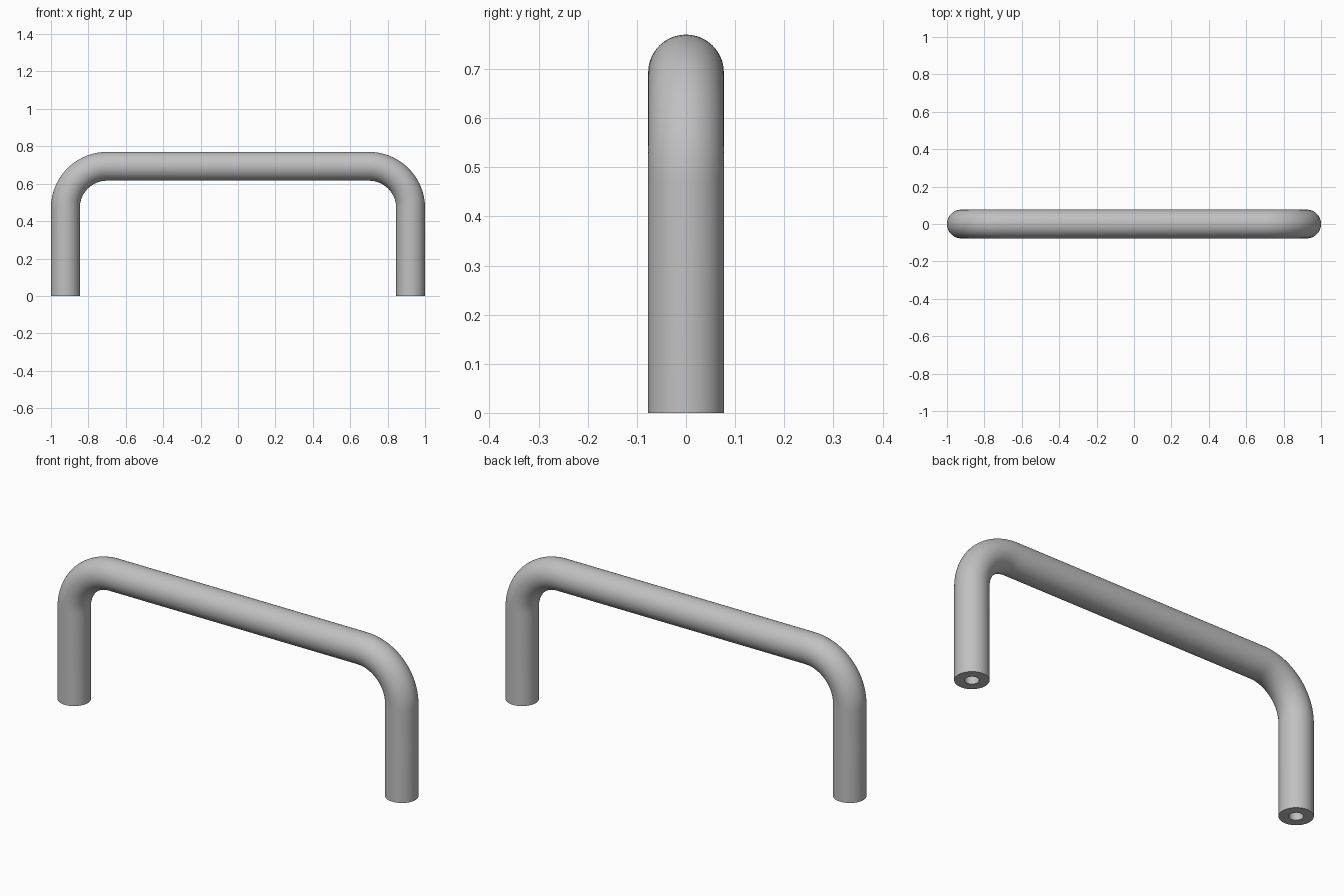
import bpy, bmesh
from math import sin, cos, pi, radians
from mathutils import Vector

cube = bpy.data.objects.get("Cube")
if cube:
    bpy.data.objects.remove(cube, do_unlink=True)

TUBE = 0.077          # tube radius
BEND = 0.223          # centreline bend radius
BORE = 0.032          # screw hole radius
DEPTH = 0.25          # screw hole depth
LEG_X = 1 - TUBE
TOP_Z = 0.77 - TUBE
SIDES = 64
BEND_STEPS = 24

metal = bpy.data.materials.new("brushed grey metal")
metal.use_nodes = True
grey = (0.53, 0.53, 0.53, 1)
metal.diffuse_color = grey
metal.node_tree.nodes["Principled BSDF"].inputs["Base Color"].default_value = grey

# Half path: (x, z, angle of the section, radius), from the hole's blind end up to the bend
half = [(LEG_X, DEPTH, 0, BORE), (LEG_X, 0, 0, BORE), (LEG_X, 0, 0, TUBE)]
for i in range(BEND_STEPS + 1):
    a = pi / 2 * i / BEND_STEPS
    half.append((LEG_X - BEND + BEND * cos(a), TOP_Z - BEND + BEND * sin(a), a, TUBE))

# Mirror to the other leg
path = half + [(-x, z, pi - a, r) for x, z, a, r in reversed(half)]

# Sweep a round section along the path, turning in at each foot to form the holes
bm = bmesh.new()
rings = []
for x, z, a, r in path:
    across = Vector((cos(a), 0, sin(a)))
    centre = Vector((x, 0, z))
    ring = []
    for k in range(SIDES):
        t = 2 * pi * k / SIDES
        ring.append(bm.verts.new(centre + r * (cos(t) * across + sin(t) * Vector((0, 1, 0)))))
    rings.append(ring)
for lower, upper in zip(rings, rings[1:]):
    for k in range(SIDES):
        n = (k + 1) % SIDES
        bm.faces.new((lower[k], lower[n], upper[n], upper[k]))
bm.faces.new(rings[0])
bm.faces.new(rings[-1])
bmesh.ops.recalc_face_normals(bm, faces=bm.faces)

mesh = bpy.data.meshes.new("pull_handle")
bm.to_mesh(mesh)
bm.free()
mesh.materials.append(metal)
handle = bpy.data.objects.new("pull_handle", mesh)
bpy.context.collection.objects.link(handle)

# Smooth round surfaces, crisp foot and hole rims
bpy.ops.object.select_all(action="DESELECT")
handle.select_set(True)
bpy.context.view_layer.objects.active = handle
bpy.ops.object.shade_smooth_by_angle(angle=radians(35))
